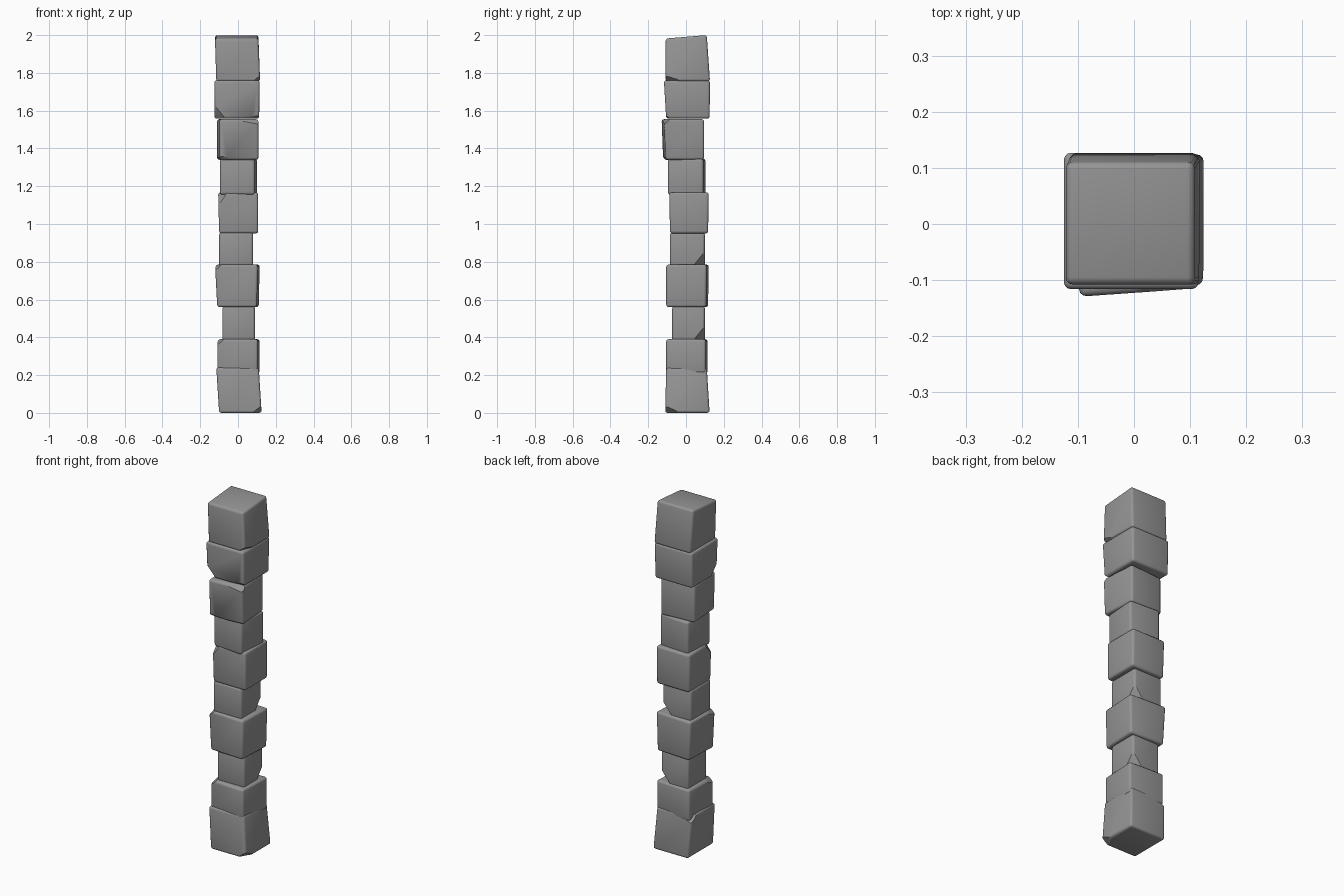
import bpy, bmesh, math
from mathutils import Vector, Matrix

cube = bpy.data.objects.get("Cube")
if cube:
    bpy.data.objects.remove(cube, do_unlink=True)

# Single stone colour
stone = bpy.data.materials.new("grey_stone")
stone.use_nodes = True
colour = (0.3, 0.3, 0.3, 1)
stone.diffuse_color = colour
bsdf = stone.node_tree.nodes["Principled BSDF"]
bsdf.inputs["Base Color"].default_value = colour
bsdf.inputs["Roughness"].default_value = 0.8


def block(name, low, high, bottom, top, twist=0, tilt=0, chips=()):
    """Tapered, softened stone; bottom and top are (x0, x1, y0, y1)."""
    bm = bmesh.new()
    bmesh.ops.create_cube(bm, size=1)
    for v in bm.verts:
        x0, x1, y0, y1 = top if v.co.z > 0 else bottom
        z = high if v.co.z > 0 else low
        if v.co.z > 0 and v.co.y < 0:
            z -= tilt
        v.co = Vector((x1 if v.co.x > 0 else x0, y1 if v.co.y > 0 else y0, z))
    centre = Vector(((bottom[0] + bottom[1]) / 2, (bottom[2] + bottom[3]) / 2, 0))
    bmesh.ops.rotate(bm, verts=bm.verts, cent=centre,
                     matrix=Matrix.Rotation(math.radians(twist), 3, "Z"))
    bmesh.ops.bevel(bm, geom=bm.edges[:], offset=0.013, segments=3,
                    profile=0.5, affect="EDGES", clamp_overlap=True)
    # Broken corners: slice off a shallow wedge and cap it
    for direction, depth in chips:
        n = Vector(direction).normalized()
        reach = max(v.co.dot(n) for v in bm.verts)
        cut = bmesh.ops.bisect_plane(bm, geom=bm.verts[:] + bm.edges[:] + bm.faces[:],
                                     plane_co=n * (reach - depth), plane_no=n,
                                     clear_outer=True)
        rim = [e for e in cut["geom_cut"] if isinstance(e, bmesh.types.BMEdge)]
        bmesh.ops.holes_fill(bm, edges=rim, sides=0)
    bmesh.ops.recalc_face_normals(bm, faces=bm.faces)
    mesh = bpy.data.meshes.new(name)
    bm.to_mesh(mesh)
    bm.free()
    mesh.materials.append(stone)
    obj = bpy.data.objects.new(name, mesh)
    bpy.context.collection.objects.link(obj)
    bpy.ops.object.select_all(action="DESELECT")
    obj.select_set(True)
    bpy.context.view_layer.objects.active = obj
    bpy.ops.object.shade_smooth_by_angle(angle=math.radians(35))


# Stones from the ground up
block("base_stone", 0, 0.24, (-0.10, 0.125, -0.11, 0.125), (-0.115, 0.11, -0.105, 0.11),
      chips=[((1, -0.6, -1.3), 0.02), ((-0.6, 1, 1.2), 0.02)])

side = (-0.105, 0.11, -0.10, 0.11)
block("second_stone", 0.21, 0.39, side, side, twist=-3,
      chips=[((-1, -0.4, 1.2), 0.015)])

side = (-0.083, 0.09, -0.073, 0.10)
block("third_stone", 0.38, 0.565, side, side,
      chips=[((1, 1, -0.8), 0.03)])

block("fourth_stone", 0.56, 0.785, (-0.105, 0.105, -0.10, 0.112),
      (-0.117, 0.11, -0.10, 0.115), twist=-3,
      chips=[((-1, -0.4, 1.2), 0.015)])

side = (-0.10, 0.08, -0.085, 0.10)
block("fifth_stone", 0.775, 0.955, side, side,
      chips=[((1, 1, -0.8), 0.03)])

side = (-0.105, 0.107, -0.088, 0.12)
block("sixth_stone", 0.95, 1.168, (-0.10, 0.107, -0.085, 0.117), side,
      chips=[((-1, -0.8, 0.7), 0.025)])

side = (-0.09, 0.095, -0.09, 0.098)
block("seventh_stone", 1.155, 1.345, side, side, twist=-4)

block("eighth_stone", 1.34, 1.555, (-0.105, 0.102, -0.115, 0.09),
      (-0.105, 0.102, -0.123, 0.09), twist=4,
      chips=[((0.25, -0.8, 1), 0.014), ((-0.1, -0.9, -1), 0.007)])

block("ninth_stone", 1.558, 1.76, (-0.125, 0.112, -0.105, 0.125),
      (-0.125, 0.115, -0.117, 0.127),
      chips=[((-1, -1, -0.9), 0.026), ((0.1, -0.8, -1), 0.006)])

block("top_stone", 1.755, 2.0, (-0.115, 0.117, -0.108, 0.127),
      (-0.122, 0.108, -0.108, 0.11), tilt=0.018,
      chips=[((1, -0.4, -1.3), 0.015)])
